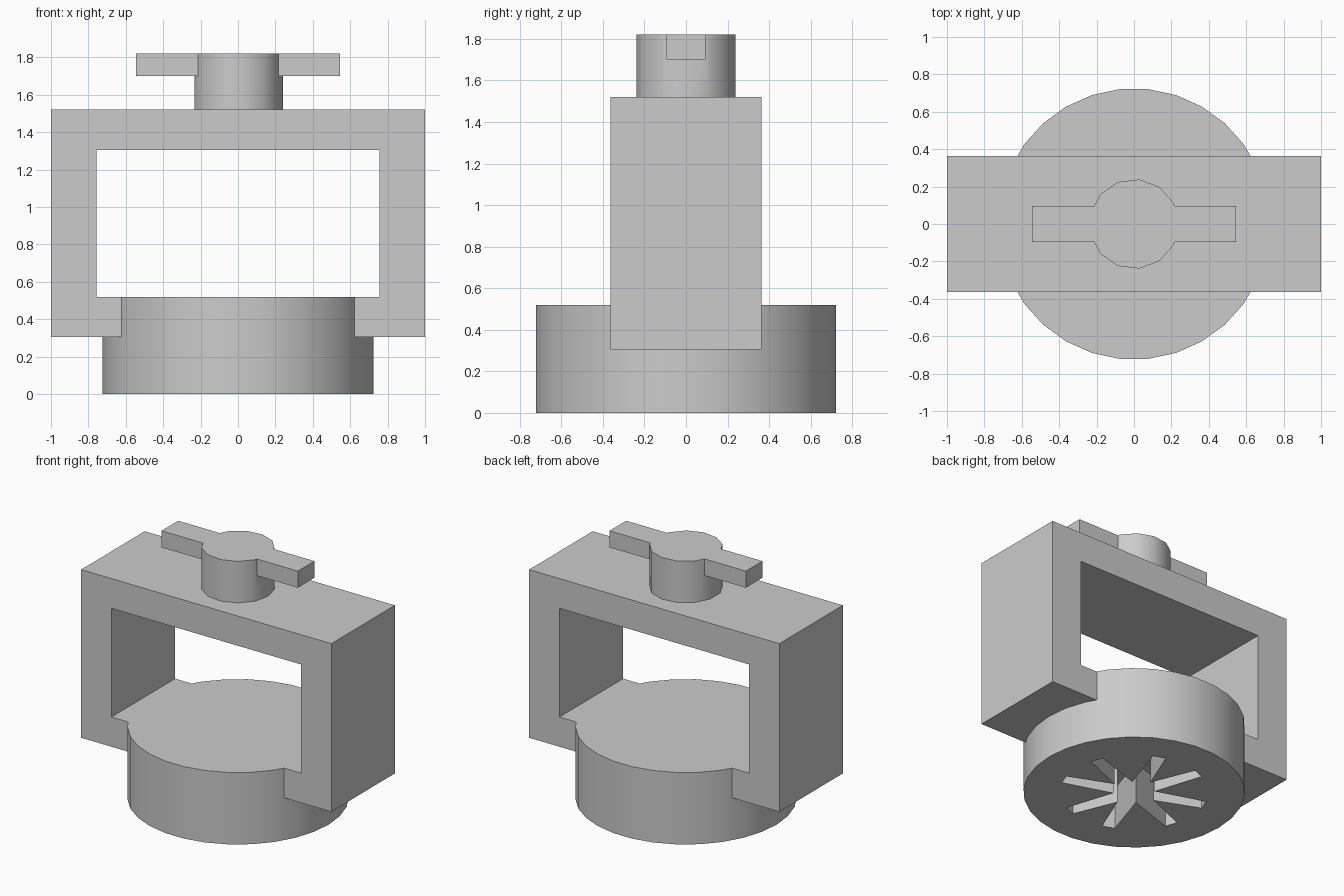
import bpy, bmesh
from math import cos, sin, pi, radians

default = bpy.data.objects.get("Cube")
if default:
    bpy.data.objects.remove(default, do_unlink=True)

grey = bpy.data.materials.new("plain_grey")
grey.use_nodes = True
GREY = (0.6, 0.6, 0.6, 1)
grey.diffuse_color = GREY
grey.node_tree.nodes["Principled BSDF"].inputs["Base Color"].default_value = GREY


def prism(name, outline, z0, z1):
    """Extrude a flat outline from z0 up to z1."""
    bm = bmesh.new()
    face = bm.faces.new([bm.verts.new((x, y, z0)) for x, y in outline])
    top = bmesh.ops.extrude_face_region(bm, geom=[face])["geom"]
    bmesh.ops.translate(bm, vec=(0, 0, z1 - z0),
                        verts=[v for v in top if isinstance(v, bmesh.types.BMVert)])
    bmesh.ops.recalc_face_normals(bm, faces=bm.faces)
    mesh = bpy.data.meshes.new(name)
    bm.to_mesh(mesh)
    bm.free()
    mesh.materials.append(grey)
    obj = bpy.data.objects.new(name, mesh)
    bpy.context.collection.objects.link(obj)
    return obj


def box(name, x, y, z0, z1):
    return prism(name, [(-x, -y), (x, -y), (x, y), (-x, y)], z0, z1)


def polar(radius, angle):
    return radius * cos(angle), radius * sin(angle)


def cylinder(name, radius, sides, z0, z1):
    return prism(name, [polar(radius, 2 * pi * i / sides) for i in range(sides)], z0, z1)


def select(obj):
    bpy.ops.object.select_all(action='DESELECT')
    obj.select_set(True)
    bpy.context.view_layer.objects.active = obj


def combine(obj, other, operation):
    """Apply a boolean and discard the helper."""
    mod = obj.modifiers.new(operation.lower(), 'BOOLEAN')
    mod.operation, mod.solver, mod.object = operation, 'EXACT', other
    select(obj)
    bpy.ops.object.modifier_apply(modifier=mod.name)
    bpy.data.objects.remove(other, do_unlink=True)


def star_outline(tip, tip_half, inner_half, lean):
    """Eight slots, each leaning the same amount off the x and y axes."""
    arms = sorted(k * pi / 2 + s * lean for k in range(4) for s in (-1, 1))
    points = []
    for a, b in zip(arms, arms[1:] + [arms[0] + 2 * pi]):
        for side in (-1, 1):
            points.append((tip * cos(a) - side * tip_half * sin(a),
                           tip * sin(a) + side * tip_half * cos(a)))
        points.append(polar(inner_half / sin((b - a) / 2), (a + b) / 2))
    return points


R_BASE, BASE_TOP = 0.725, 0.52
FRAME_TOP, TOP = 1.52, 1.82

# Round base with a star socket underneath
base = cylinder("round_base", R_BASE, 30, 0, BASE_TOP)
combine(base, prism("socket_cutter", star_outline(0.487, 0.044, 0.057, radians(20)),
                    -0.1, 0.3), 'DIFFERENCE')

# Rectangular frame, with its window and a seat for the base
frame = box("frame", 1, 0.363, 0.305, FRAME_TOP)
combine(frame, box("window_cutter", 0.757, 0.5, BASE_TOP, 1.305), 'DIFFERENCE')
combine(frame, cylinder("seat_cutter", R_BASE, 30, 0, 0.8), 'DIFFERENCE')

# Knob with a cross handle
knob = cylinder("knob", 0.24, 13, FRAME_TOP, TOP)
combine(knob, box("handle", 0.545, 0.095, 1.70, TOP), 'UNION')

for part in (base, frame, knob):
    select(part)
    bpy.ops.object.shade_smooth_by_angle(angle=radians(30))
